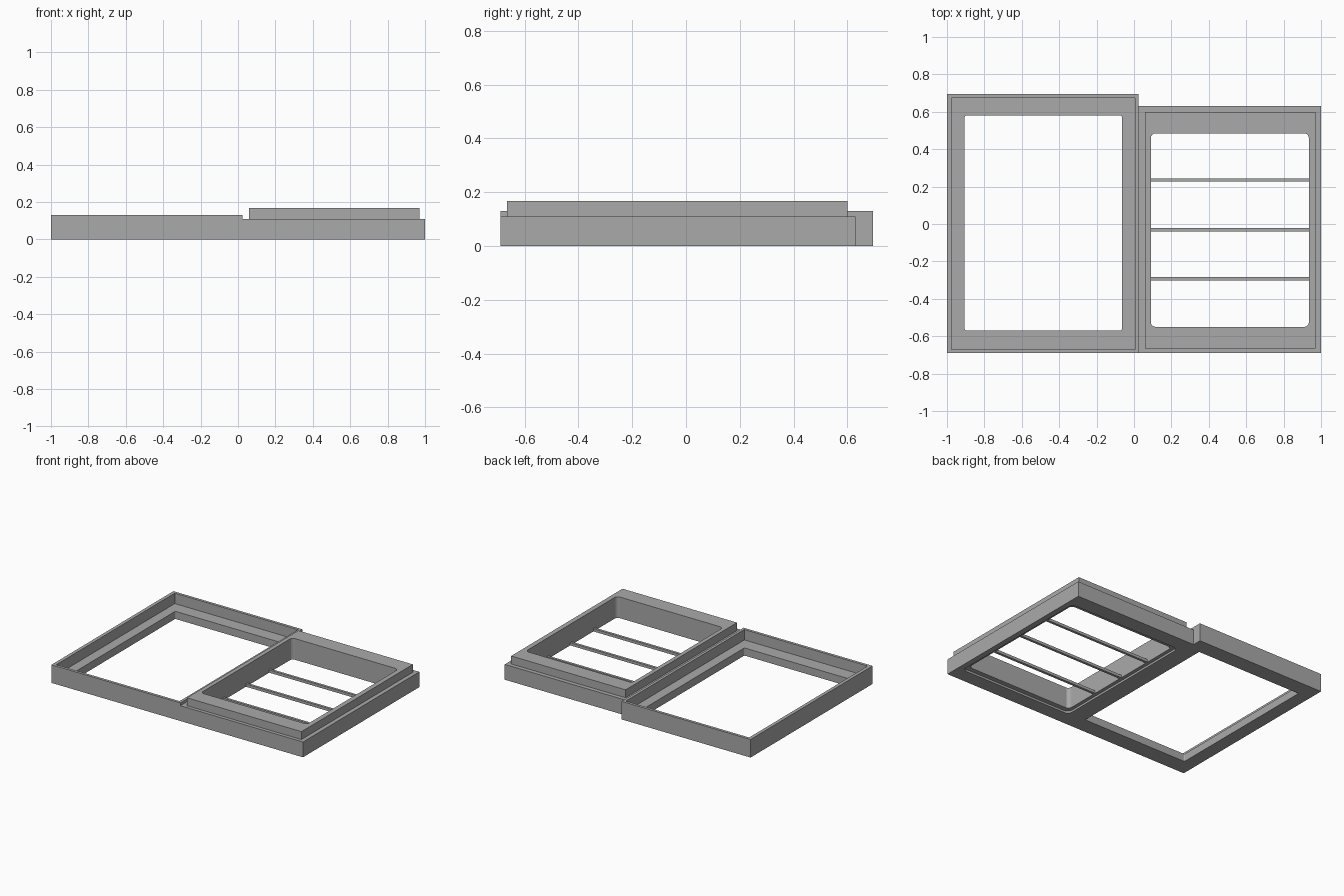
import bpy, bmesh, math

if "Cube" in bpy.data.objects:
    bpy.data.objects.remove(bpy.data.objects["Cube"])

grey = bpy.data.materials.new("plain_grey")
grey.diffuse_color = (0.4, 0.4, 0.4, 1)
grey.use_nodes = True
grey.node_tree.nodes["Principled BSDF"].inputs["Base Color"].default_value = grey.diffuse_color


def rounded_rect(x0, x1, y0, y1, z, r=0.0, steps=4):
    """Corner points of a rectangle with rounded corners, counter-clockwise."""
    pts = []
    centres = [(x1 - r, y1 - r), (x0 + r, y1 - r), (x0 + r, y0 + r), (x1 - r, y0 + r)]
    for k, (cx, cy) in enumerate(centres):
        for s in range(steps + 1):
            a = (k + s / steps) * math.pi / 2
            pts.append((cx + r * math.cos(a), cy + r * math.sin(a), z))
    return pts


def finish(name, bm):
    bmesh.ops.remove_doubles(bm, verts=bm.verts, dist=1e-5)
    bmesh.ops.recalc_face_normals(bm, faces=bm.faces)
    mesh = bpy.data.meshes.new(name)
    bm.to_mesh(mesh)
    bm.free()
    mesh.materials.append(grey)
    bpy.context.collection.objects.link(bpy.data.objects.new(name, mesh))


def frame(name, loops):
    """Closed ring whose cross-section runs through the given rectangles."""
    bm = bmesh.new()
    rings = [[bm.verts.new(p) for p in rounded_rect(*l)] for l in loops]
    n = len(rings[0])
    for i, a in enumerate(rings):
        b = rings[(i + 1) % len(rings)]
        for j in range(n):
            k = (j + 1) % n
            bm.faces.new((a[j], a[k], b[k], b[j]))
    finish(name, bm)


def bar(name, x0, x1, y, width, z0, z1):
    bm = bmesh.new()
    bmesh.ops.create_cube(bm, size=1)
    for v in bm.verts:
        v.co = ((x0 + x1) / 2 + v.co.x * (x1 - x0), y + v.co.y * width,
                (z0 + z1) / 2 + v.co.z * (z1 - z0))
    finish(name, bm)


# Left tray: outer wall, recessed ledge and window opening
outer = (-1.0, 0.025, -0.69, 0.695)
recess = (-0.975, 0.005, -0.67, 0.675)
window = (-0.905, -0.065, -0.57, 0.58)
frame("left_tray", [
    (*outer, 0.0), (*outer, 0.13),
    (*recess, 0.13), (*recess, 0.055),
    (*window, 0.055, 0.008), (*window, 0.0, 0.008)])

# Right frame: base, raised collar, rounded opening, shallow recess underneath
base = (0.025, 1.0, -0.69, 0.63)
collar = (0.06, 0.97, -0.665, 0.60)
opening = (0.09, 0.935, -0.55, 0.485)
rebate = (0.065, 0.96, -0.585, 0.52)
frame("right_frame", [
    (*base, 0.0), (*base, 0.11),
    (*collar, 0.11), (*collar, 0.167),
    (*opening, 0.167, 0.025), (*opening, 0.015, 0.025),
    (*rebate, 0.015, 0.035), (*rebate, 0.0, 0.035)])

# Thin cross bars spanning the right opening
for i, y in enumerate((-0.293, -0.03, 0.235)):
    bar(f"cross_bar_{i + 1}", 0.085, 0.94, y, 0.018, 0.015, 0.035)
